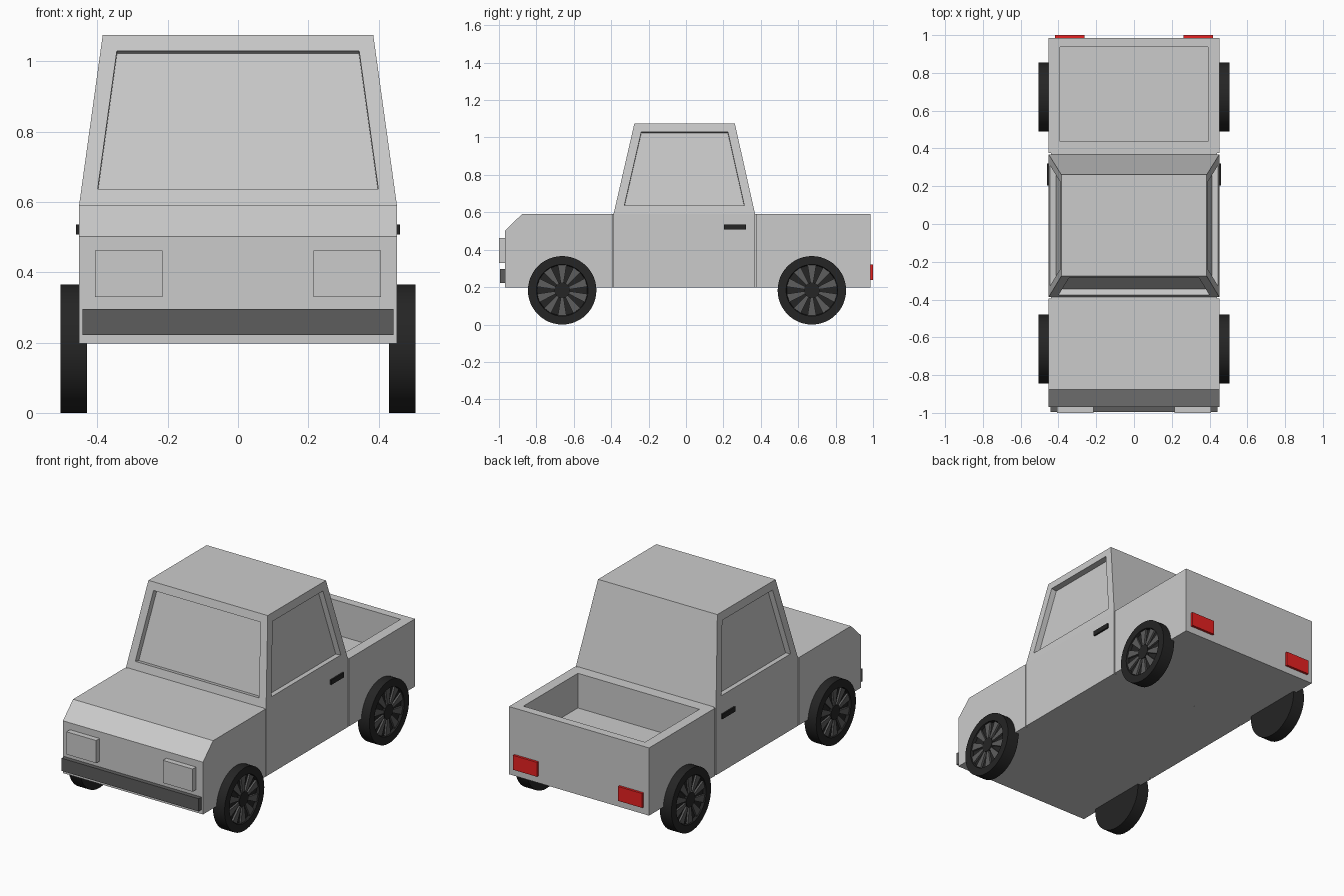
import bpy, bmesh, math

if "Cube" in bpy.data.objects:
    bpy.data.objects.remove(bpy.data.objects["Cube"])


def material(name, r, g, b):
    m = bpy.data.materials.new(name)
    m.diffuse_color = (r, g, b, 1)
    m.use_nodes = True
    m.node_tree.nodes["Principled BSDF"].inputs["Base Color"].default_value = m.diffuse_color
    return m


PAINT = material("body_grey", 0.6, 0.6, 0.6)
TRIM = material("dark_grey", 0.11, 0.11, 0.11)
BLACK = material("black", 0.018, 0.018, 0.018)
RED = material("lamp_red", 0.8, 0.015, 0.015)


def finish(bm, name, mat):
    bmesh.ops.recalc_face_normals(bm, faces=bm.faces)
    me = bpy.data.meshes.new(name)
    bm.to_mesh(me)
    bm.free()
    me.materials.append(mat)
    ob = bpy.data.objects.new(name, me)
    bpy.context.collection.objects.link(ob)
    return ob


def loft(rings):
    """Skin a list of closed point rings, with both ends capped."""
    bm = bmesh.new()
    loops = [[bm.verts.new(p) for p in ring] for ring in rings]
    n = len(loops[0])
    for a, b in zip(loops, loops[1:]):
        for i in range(n):
            j = (i + 1) % n
            bm.faces.new((a[i], a[j], b[j], b[i]))
    bm.faces.new(loops[0][::-1])
    bm.faces.new(loops[-1])
    bmesh.ops.recalc_face_normals(bm, faces=bm.faces)
    return bm


def rect(hx, y0, y1, z):
    return [(-hx, y0, z), (hx, y0, z), (hx, y1, z), (-hx, y1, z)]


def box(name, mat, x0, x1, y0, y1, z0, z1):
    rings = [[(x0, y0, z), (x1, y0, z), (x1, y1, z), (x0, y1, z)] for z in (z0, z1)]
    return finish(loft(rings), name, mat)


W, Z0, Z1 = 0.452, 0.197, 0.592

# Hood block with chamfered nose
nose = [(-0.968, Z0), (-0.394, Z0), (-0.394, Z1), (-0.875, Z1), (-0.968, 0.502)]
finish(loft([[(x, y, z) for y, z in nose] for x in (-W, W)]), "hood", PAINT)

# Cab with recessed windshield and side windows
bm = loft([rect(W, -0.387, 0.369, Z0), rect(W, -0.387, 0.369, Z1),
           rect(0.385, -0.276, 0.261, 1.075)])
bm.normal_update()
panes = [f for f in bm.faces
         if f.calc_center_median().z > 0.7 and abs(f.normal.z) < 0.8 and f.normal.y < 0.5]
bmesh.ops.inset_individual(bm, faces=panes, thickness=0.046, use_even_offset=True)
bmesh.ops.inset_individual(bm, faces=panes, thickness=0.0005, depth=-0.033,
                           use_even_offset=True)
finish(bm, "cab", PAINT)

# Open cargo bed
finish(loft([rect(W, 0.376, 0.986, Z0), rect(W, 0.376, 0.986, Z1),
             rect(0.392, 0.437, 0.938, Z1), rect(0.392, 0.437, 0.938, 0.39)]),
       "cargo_bed", PAINT)

# Fillers behind the narrow door seams
for name, y0, y1 in (("front_seam", -0.394, -0.387), ("rear_seam", 0.369, 0.376)):
    box(name, PAINT, -0.44, 0.44, y0, y1, Z0, Z1)

# Bumper
box("front_bumper", TRIM, -0.442, 0.442, -0.994, -0.968, 0.222, 0.296)

# Lamps and door handles, mirrored
for s, side in ((-1, "left"), (1, "right")):
    box(side + "_headlight", PAINT, s * 0.215, s * 0.407, -1.0, -0.968, 0.33, 0.462)
    box(side + "_taillight", RED, s * 0.262, s * 0.417, 0.986, 1.0, 0.238, 0.322)
    box(side + "_door_handle", BLACK, s * 0.45, s * 0.461, 0.203, 0.32, 0.508, 0.536)


def circle(x, r, cy, cz, n=48):
    return [(x, cy + r * math.cos(2 * math.pi * i / n),
             cz + r * math.sin(2 * math.pi * i / n)) for i in range(n)]


def wheel(label, s, cy, cz=0.183):
    # Tyre with recessed outer face
    prof = [(0.43, 0.183), (0.505, 0.183), (0.505, 0.138), (0.488, 0.134)]
    tyre = finish(loft([circle(s * x, r, cy, cz) for x, r in prof]), label + "_tyre", BLACK)
    tyre.select_set(True)
    bpy.context.view_layer.objects.active = tyre
    bpy.ops.object.shade_smooth_by_angle(angle=math.radians(30))
    tyre.select_set(False)
    # Hub
    finish(loft([circle(s * x, 0.042, cy, cz, 24) for x in (0.487, 0.502)]),
           label + "_hub", BLACK)
    # Ten flared spokes
    bm = bmesh.new()
    for k in range(10):
        a = 2 * math.pi * (k + 0.5) / 10
        c, sn = math.cos(a), math.sin(a)
        ends = []
        for x in (0.487, 0.499):
            ends.append([bm.verts.new((s * x, cy + r * c - t * sn, cz + r * sn + t * c))
                         for r, t in ((0.036, -0.007), (0.134, -0.023),
                                      (0.134, 0.023), (0.036, 0.007))])
        a0, b0 = ends
        for i in range(4):
            j = (i + 1) % 4
            bm.faces.new((a0[i], a0[j], b0[j], b0[i]))
        bm.faces.new(a0[::-1])
        bm.faces.new(b0)
    finish(bm, label + "_spokes", TRIM)


# Four wheels
for s, side in ((-1, "left"), (1, "right")):
    wheel("front_" + side, s, -0.662)
    wheel("rear_" + side, s, 0.673)
